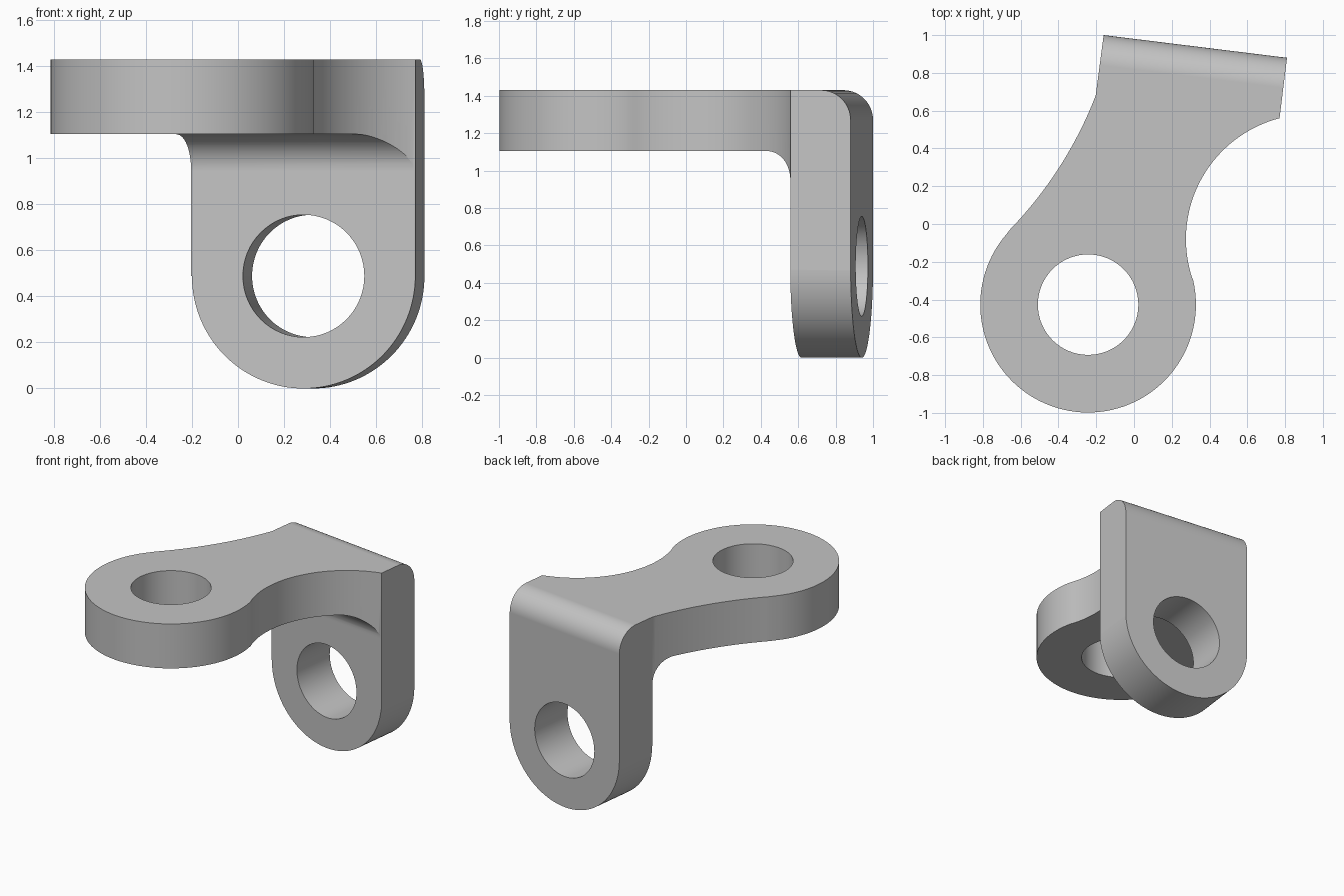
import bpy
import bmesh
from math import radians, sin, cos
from mathutils import Matrix, Vector

if "Cube" in bpy.data.objects:
    bpy.data.objects.remove(bpy.data.objects["Cube"])

HEIGHT, THICK, FILLET = 1.43, 0.325, 0.16
HALF = 0.4887            # half width of the hanging tab
HOLE = 0.266
RING = (-0.243, -0.427)  # centre of the round plate end
# Frame of the tab: x along its width, y out of its back face
TAB = Matrix.Translation((0.325, 0.94, 0)) @ Matrix.Rotation(radians(-7.05), 4, "Z")


def arc(cx, cy, r, start, end, n=32):
    angles = [radians(start + (end - start) * i / n) for i in range(n + 1)]
    return [(cx + r * cos(a), cy + r * sin(a)) for a in angles]


def prism(name, points, low, high, place):
    """Extrude a 2D outline; place(a, b, depth) gives the 3D position."""
    bm = bmesh.new()
    rings = [[bm.verts.new(place(a, b, d)) for a, b in points] for d in (low, high)]
    bm.faces.new(rings[0])
    bm.faces.new(rings[1])
    for i in range(len(points)):
        bm.faces.new((rings[0][i - 1], rings[0][i], rings[1][i], rings[1][i - 1]))
    bmesh.ops.recalc_face_normals(bm, faces=bm.faces)
    mesh = bpy.data.meshes.new(name)
    bm.to_mesh(mesh)
    bm.free()
    obj = bpy.data.objects.new(name, mesh)
    bpy.context.collection.objects.link(obj)
    return obj


def across(a, b, d):
    return TAB @ Vector((d, a, b))


def through(a, b, d):
    return TAB @ Vector((a, d, b))


def upright(a, b, d):
    return Vector((a, b, d))


def combine(obj, tool, operation):
    bpy.context.view_layer.objects.active = obj
    mod = obj.modifiers.new("cut", "BOOLEAN")
    mod.object, mod.operation, mod.solver = tool, operation, "EXACT"
    bpy.ops.object.modifier_apply(modifier=mod.name)
    bpy.data.objects.remove(tool)


# Bent section: plate and tab with rounded outer and inner corners
section = [(-3, HEIGHT), *arc(-FILLET, HEIGHT - FILLET, FILLET, 90, 0, 16), (0, -1), (-THICK, -1),
           *arc(-THICK - FILLET, HEIGHT - THICK - FILLET, FILLET, 0, 90, 16),
           (-3, HEIGHT - THICK)]
bracket = prism("bracket", section, -2, 2, across)

# Plan outline: straight back, concave flanks, round front end
back = [tuple((TAB @ Vector((x, 0.1, 0))).xy) for x in (-HALF, HALF)]
plan = [*back,
        *arc(0.936, -0.08, 0.661, 104.5, 196.3),
        *arc(*RING, 0.571, 16.3, -224, 72)[1:-1],
        *arc(-2.18, 1.445, 2.12, -44, -21.15)]
combine(bracket, prism("plan_cutter", plan, -2, 2, upright), "INTERSECT")

# Round lower end of the tab
tab_end = [(-3, 3), (-3, HALF), *arc(0, HALF, HALF + 0.0005, 180, 360, 64), (3, HALF), (3, 3)]
combine(bracket, prism("tab_cutter", tab_end, -3, 1, through), "INTERSECT")

# Holes through the plate and the tab
combine(bracket, prism("plate_hole", arc(*RING, HOLE, 0, 354.375, 63), 0.5, 2, upright), "DIFFERENCE")
combine(bracket, prism("tab_hole", arc(0, HALF, HOLE, 0, 354.375, 63), -0.6, 0.4, through), "DIFFERENCE")

# Single grey finish
grey = bpy.data.materials.new("light grey")
grey.use_nodes = True
colour = (0.55, 0.55, 0.55, 1)
grey.diffuse_color = colour
grey.node_tree.nodes["Principled BSDF"].inputs["Base Color"].default_value = colour
bracket.data.materials.clear()
bracket.data.materials.append(grey)

# Smooth curves, sharp edges
bpy.ops.object.select_all(action="DESELECT")
bracket.select_set(True)
bpy.context.view_layer.objects.active = bracket
bpy.ops.object.shade_smooth_by_angle(angle=radians(25))
weighted = bracket.modifiers.new("weighted normals", "WEIGHTED_NORMAL")
weighted.keep_sharp = True
